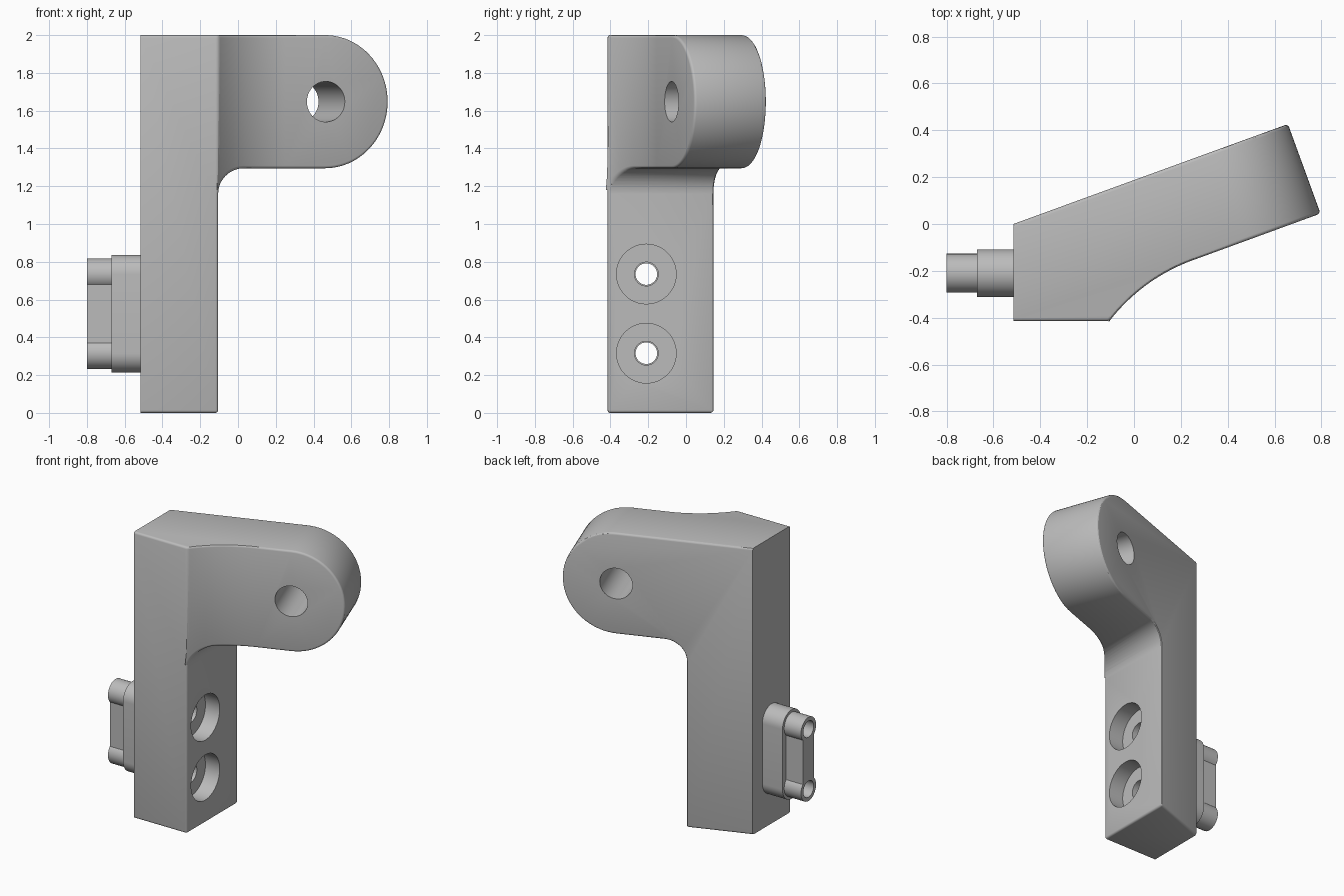
import bpy
import bmesh
from math import sin, cos, hypot, radians, pi
from mathutils import Vector

if "Cube" in bpy.data.objects:
    bpy.data.objects.remove(bpy.data.objects["Cube"])

grey = bpy.data.materials.new("plain grey")
grey.use_nodes = True
grey.diffuse_color = (0.5, 0.5, 0.5, 1)
grey.node_tree.nodes["Principled BSDF"].inputs["Base Color"].default_value = (0.5, 0.5, 0.5, 1)

X, Y, Z = Vector((1, 0, 0)), Vector((0, 1, 0)), Vector((0, 0, 1))
TILT = radians(20)
ARM = Vector((cos(TILT), sin(TILT), 0))      # along the arm
DEPTH = Vector((-sin(TILT), cos(TILT), 0))   # through the arm


def arc(cx, cy, r, start, end, n):
    """Points on an arc, angles in radians."""
    steps = [start + (end - start) * i / n for i in range(n + 1)]
    return [(cx + r * cos(t), cy + r * sin(t)) for t in steps]


def circle(cx, cy, r, n=48):
    return arc(cx, cy, r, 0, 2 * pi, n)[:-1]


def prism(name, points, u, v, axis, near, far):
    """Extrude a profile lying in the u-v plane along an axis."""
    bm = bmesh.new()
    lower = [bm.verts.new(u * a + v * b + axis * near) for a, b in points]
    upper = [bm.verts.new(u * a + v * b + axis * far) for a, b in points]
    bm.faces.new(lower)
    bm.faces.new(upper)
    for i in range(len(points)):
        j = (i + 1) % len(points)
        bm.faces.new((lower[i], lower[j], upper[j], upper[i]))
    bmesh.ops.recalc_face_normals(bm, faces=bm.faces)
    mesh = bpy.data.meshes.new(name)
    bm.to_mesh(mesh)
    bm.free()
    mesh.materials.append(grey)
    obj = bpy.data.objects.new(name, mesh)
    bpy.context.collection.objects.link(obj)
    return obj


def activate(obj):
    bpy.ops.object.select_all(action='DESELECT')
    obj.select_set(True)
    bpy.context.view_layer.objects.active = obj


def combine(obj, other, operation):
    """Apply a boolean and discard the other solid."""
    activate(obj)
    mod = obj.modifiers.new("combine", 'BOOLEAN')
    mod.operation = operation
    mod.solver = 'EXACT'
    mod.object = other
    bpy.ops.object.modifier_apply(modifier=mod.name)
    bpy.data.objects.remove(other)


LEFT, RIGHT, FRONT = -0.515, -0.105, -0.415   # column faces
BORE_Y, BORES = -0.21, (0.316, 0.735)         # screw holes
EYE_U, EYE_Z, ARM_R = 0.411, 1.6475, 0.3525   # rounded arm end
UNDER = EYE_Z - ARM_R                         # underside of the arm

# Bracket: plan outline with a swept front
sweep_r = 0.789
sweep_x, sweep_y = 0.25 + sweep_r * sin(TILT), -0.155 - sweep_r * cos(TILT)
plan = [(LEFT, FRONT), (RIGHT, FRONT)]
plan += arc(sweep_x, sweep_y, sweep_r, radians(142.4), radians(110), 24)[1:]
plan += [(0.797, 0.045), (0.658, 0.427), (LEFT, 0)]
bracket = prism("bracket", plan, X, Y, Z, 0, 2)

# Space below the arm, with the inner fillet
fillet = 0.135
below = [(RIGHT, -0.5)]
below += arc(RIGHT + fillet, UNDER - fillet, fillet, pi, pi / 2, 12)
below += [(1.5, UNDER), (1.5, -0.5)]
combine(bracket, prism("below_cut", below, X, Z, Y, -1, 1), 'DIFFERENCE')

# Space beyond the round end of the arm
beyond = arc(EYE_U, EYE_Z, ARM_R, -pi / 2, pi / 2, 40)
beyond += [(EYE_U, 2.3), (1.5, 2.3), (1.5, 1), (EYE_U, 1)]
combine(bracket, prism("end_cut", beyond, ARM, Z, DEPTH, -1.5, 1.5), 'DIFFERENCE')

# Eye through the arm and counterbored screw holes through the column
combine(bracket, prism("eye_cut", circle(EYE_U, EYE_Z, 0.107), ARM, Z, DEPTH, -1, 1), 'DIFFERENCE')
for z in BORES:
    for radius, start in ((0.158, RIGHT - 0.11), (0.063, -1)):
        cutter = prism("bore_cut", circle(BORE_Y, z, radius), Y, Z, X, start, 0.3)
        combine(bracket, cutter, 'DIFFERENCE')


def is_outer_edge(edge):
    """Sharp convex edges, away from the holes and the mounting face."""
    if len(edge.link_faces) != 2 or edge.calc_face_angle_signed() < radians(35):
        return False
    mid = (edge.verts[0].co + edge.verts[1].co) / 2
    in_bore = any(hypot(mid.y - BORE_Y, mid.z - z) < 0.17 for z in BORES)
    in_eye = hypot(mid.dot(ARM) - EYE_U, mid.z - EYE_Z) < 0.15
    on_mount = all(v.co.x < LEFT + 0.001 for v in edge.verts)
    return not (in_bore or in_eye or on_mount)


# Soft outer edges
bm = bmesh.new()
bm.from_mesh(bracket.data)
bmesh.ops.remove_doubles(bm, verts=bm.verts, dist=0.002)
bmesh.ops.dissolve_limit(bm, angle_limit=radians(0.3), verts=bm.verts, edges=bm.edges)
bm.normal_update()
bmesh.ops.bevel(bm, geom=[e for e in bm.edges if is_outer_edge(e)], offset=0.014,
                offset_type='OFFSET', segments=3, profile=0.5, affect='EDGES')
bm.to_mesh(bracket.data)
bm.free()

# Mounting pad with rounded ends
low, high = BORES
pad = arc(BORE_Y, low, 0.102, pi, 2 * pi, 24) + arc(BORE_Y, high, 0.102, 0, pi, 24)
mounting_pad = prism("mounting_pad", pad, Y, Z, X, -0.67, LEFT)

# Two guide tubes joined by a web
guide_tubes = prism("guide_tubes", circle(BORE_Y, low, 0.083), Y, Z, X, -0.8, -0.67)
combine(guide_tubes, prism("upper_tube", circle(BORE_Y, high, 0.083), Y, Z, X, -0.8, -0.67), 'UNION')
w = 0.062
web = [(BORE_Y - w, low), (BORE_Y + w, low), (BORE_Y + w, high), (BORE_Y - w, high)]
combine(guide_tubes, prism("web", web, Y, Z, X, -0.8, -0.67), 'UNION')

for part in (mounting_pad, guide_tubes):
    for z in BORES:
        combine(part, prism("bore_cut", circle(BORE_Y, z, 0.057), Y, Z, X, -1, 0), 'DIFFERENCE')

for part in (bracket, mounting_pad, guide_tubes):
    activate(part)
    bpy.ops.object.shade_smooth_by_angle(angle=radians(30))
